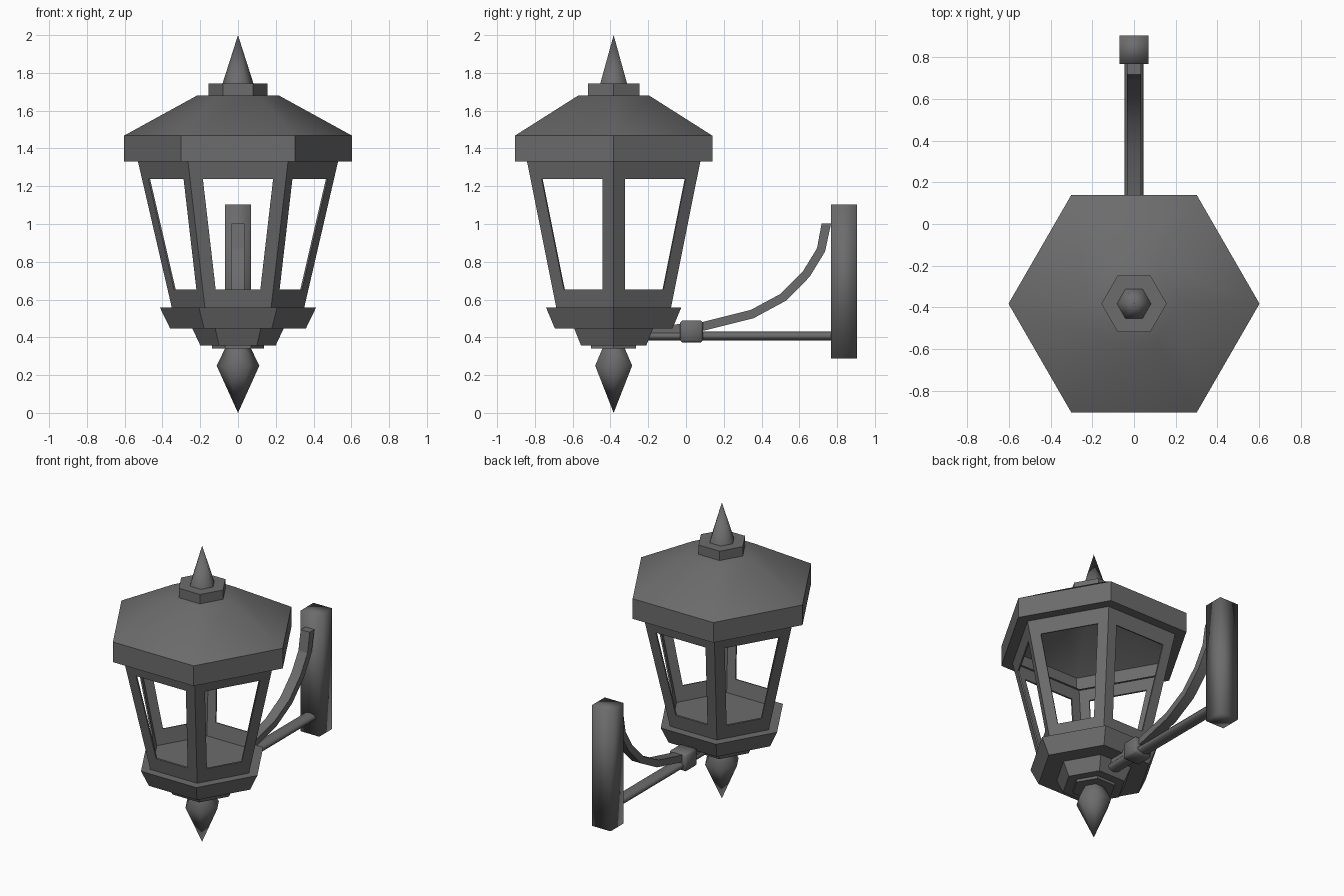
import bpy, bmesh, math
from mathutils import Vector

if "Cube" in bpy.data.objects:
    bpy.data.objects.remove(bpy.data.objects["Cube"])

CY = -0.383  # lantern axis

# Dark iron finish shared by every part
iron = bpy.data.materials.new("dark_iron")
iron.diffuse_color = (0.15, 0.15, 0.15, 1)
iron.use_nodes = True
iron.node_tree.nodes["Principled BSDF"].inputs["Base Color"].default_value = iron.diffuse_color


def hexpt(r, z, k):
    a = math.radians(60 * k)
    return Vector((r * math.cos(a), CY + r * math.sin(a), z))


def finish(name, bm, angle=35):
    bmesh.ops.remove_doubles(bm, verts=bm.verts, dist=1e-5)
    bmesh.ops.recalc_face_normals(bm, faces=bm.faces)
    me = bpy.data.meshes.new(name)
    bm.to_mesh(me)
    bm.free()
    me.materials.append(iron)
    ob = bpy.data.objects.new(name, me)
    bpy.context.collection.objects.link(ob)
    bpy.ops.object.select_all(action='DESELECT')
    ob.select_set(True)
    bpy.context.view_layer.objects.active = ob
    if angle >= 180:
        bpy.ops.object.shade_smooth()
    elif angle:
        bpy.ops.object.shade_smooth_by_angle(angle=math.radians(angle))
    return ob


def hex_lathe(name, profile, angle=35):
    """Six-sided revolve of (radius, z) points around the lantern axis."""
    bm = bmesh.new()
    rings = [[bm.verts.new(hexpt(r, z, k)) for k in range(6)] if r else [bm.verts.new((0, CY, z))]
             for r, z in profile]
    for a, b in zip(rings, rings[1:]):
        for k in range(6):
            vs = [a[k % len(a)], a[(k + 1) % len(a)] if len(a) > 1 else None,
                  b[(k + 1) % 6] if len(b) > 1 else None, b[k % len(b)]]
            bm.faces.new([v for v in vs if v])
    return finish(name, bm, angle)


def box(name, lo, hi, bevel=0, angle=35):
    bm = bmesh.new()
    bmesh.ops.create_cube(bm, size=1)
    for v in bm.verts:
        v.co = Vector([(l + h) / 2 + c * (h - l) for l, h, c in zip(lo, hi, v.co)])
    if bevel:
        bmesh.ops.bevel(bm, geom=bm.edges[:], offset=bevel, segments=1, affect='EDGES')
    return finish(name, bm, angle)


# Roof shell, collar and spike
hex_lathe("roof", [(0.5, 1.332), (0.603, 1.332), (0.603, 1.468), (0.217, 1.68), (0, 1.68)])
hex_lathe("roof_collar", [(0, 1.675), (0.157, 1.675), (0.157, 1.743), (0, 1.743)])
hex_lathe("roof_spike", [(0, 1.74), (0.083, 1.74), (0, 2.0)], 59)

# Stepped base and bottom finial
hex_lathe("base_tray", [(0, 0.557), (0.413, 0.557), (0.36, 0.448), (0, 0.448)])
hex_lathe("base_step", [(0, 0.45), (0.243, 0.45), (0.2, 0.358), (0, 0.358)])
hex_lathe("base_disc", [(0, 0.36), (0.137, 0.36), (0.137, 0.34), (0, 0.34)])
hex_lathe("bottom_finial", [(0, 0.342), (0.068, 0.342), (0.113, 0.25), (0, 0.0)], 59)

# Window frame: six tapered panels with openings
Z0, Z1, R0, R1 = 0.555, 1.332, 0.35, 0.53
bm = bmesh.new()


def radius(z):
    return R0 + (R1 - R0) * (z - Z0) / (Z1 - Z0)


def panel_point(k, z, side, margin):
    r = radius(z)
    t = margin / r
    return hexpt(r, z, k).lerp(hexpt(r, z, k + 1), 1 - t if side else t)


for k in range(6):
    corners = ((0, 0), (1, 0), (1, 1), (0, 1))
    outer = [bm.verts.new(panel_point(k, (Z0, Z1)[u], s, 0)) for s, u in corners]
    inner = [bm.verts.new(panel_point(k, (0.652, 1.237)[u], s, 0.068)) for s, u in corners]
    for i in range(4):
        j = (i + 1) % 4
        bm.faces.new((outer[i], outer[j], inner[j], inner[i]))
frame = finish("window_frame", bm, angle=0)
mod = frame.modifiers.new("thickness", 'SOLIDIFY')
mod.thickness = 0.01
mod.use_even_offset = True

# Wall plate and arm joint
box("wall_plate", (-0.07, 0.768, 0.288), (0.07, 0.906, 1.103), angle=180)
box("arm_joint", (-0.065, -0.032, 0.373), (0.065, 0.09, 0.49), bevel=0.012, angle=180)

# Flattened horizontal rod
bm = bmesh.new()
bmesh.ops.create_cone(bm, cap_ends=True, segments=8, radius1=1, radius2=1, depth=1)
for v in bm.verts:
    x, y, z = v.co
    v.co = (x * 0.046, 0.285 + z * 1.0, 0.407 + y * 0.024)
finish("support_rod", bm, 80)

# Curved brace swept through the joint up to the plate
path = [Vector(p) for p in ((-0.2, 0.425), (-0.04, 0.447), (0.09, 0.458), (0.35, 0.523), (0.515, 0.612),
                            (0.637, 0.735), (0.715, 0.863), (0.743, 1.003))]
bm = bmesh.new()
rings = []
for i, p in enumerate(path):
    d = (path[min(i + 1, len(path) - 1)] - path[max(i - 1, 0)]).normalized()
    n = Vector((-d.y, d.x)) * 0.023
    if i == len(path) - 1:
        n = Vector((-0.025, 0))
    rings.append([bm.verts.new((x, p.x + s * n.x, p.y + s * n.y))
                  for x, s in ((-0.034, -1), (0.034, -1), (0.034, 1), (-0.034, 1))])
for a, b in zip(rings, rings[1:]):
    for i in range(4):
        bm.faces.new((a[i], a[(i + 1) % 4], b[(i + 1) % 4], b[i]))
bm.faces.new(rings[0])
bm.faces.new(rings[-1])
finish("curved_brace", bm, 20)
